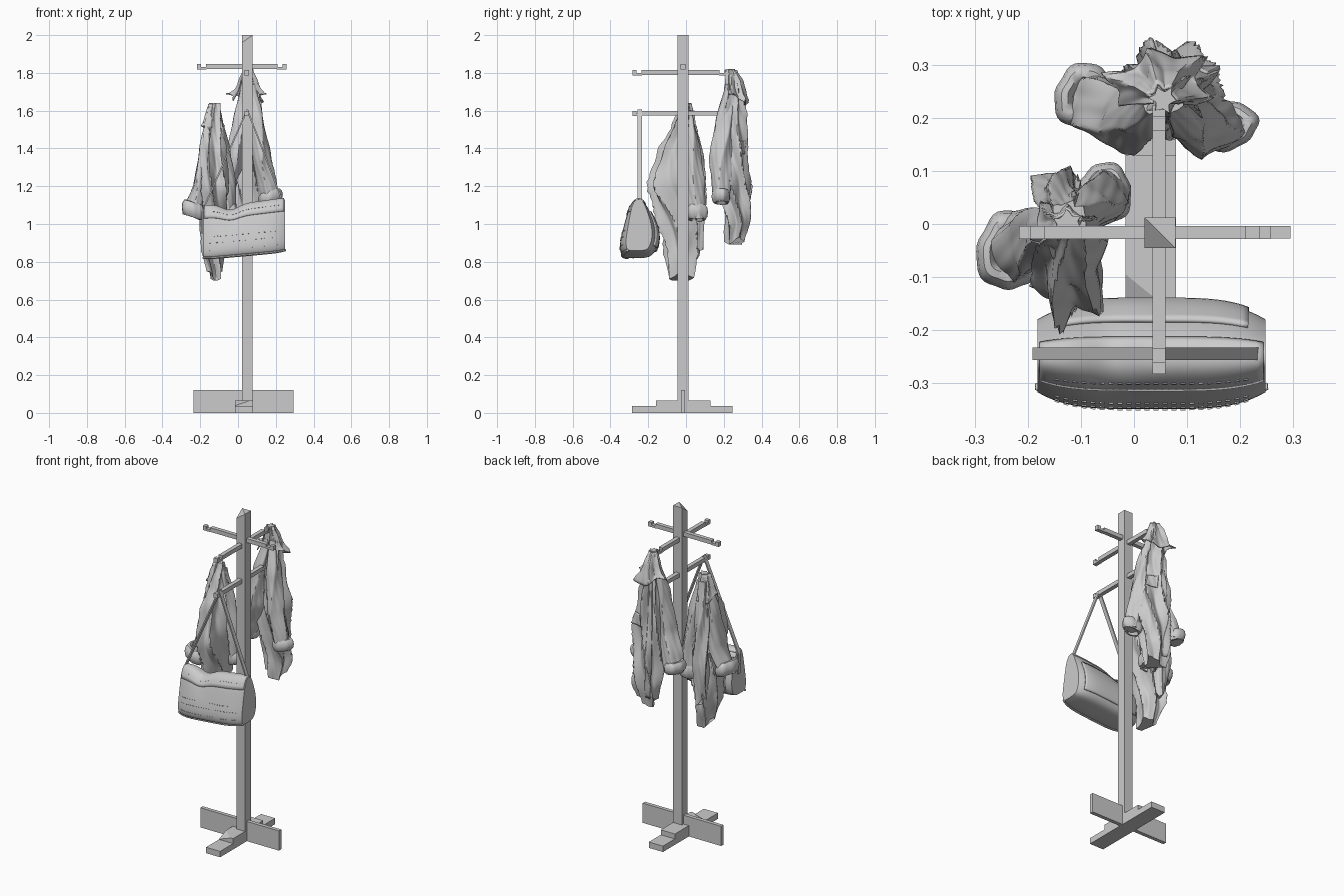
import bpy, bmesh, math
from math import sin, cos, pi, tau, radians

if "Cube" in bpy.data.objects:
    bpy.data.objects.remove(bpy.data.objects["Cube"])

PX, PY = 0.049, -0.016          # post axis


def make(name, verts, faces, smooth=False, thick=0):
    me = bpy.data.meshes.new(name)
    me.from_pydata(verts, [], faces)
    me.update()
    ob = bpy.data.objects.new(name, me)
    bpy.context.collection.objects.link(ob)
    if thick:
        m = ob.modifiers.new("thickness", 'SOLIDIFY')
        m.thickness, m.offset = thick, 0
    if smooth:
        bpy.ops.object.select_all(action='DESELECT')
        ob.select_set(True)
        bpy.context.view_layer.objects.active = ob
        bpy.ops.object.shade_smooth_by_angle(angle=radians(50))
    return ob


def box(name, x0, x1, y0, y1, z0, z1, cut=None):
    """Box; cut = (dx, dy, dz) slices off the front left top corner."""
    v = [(x, y, z) for z in (z0, z1) for x, y in ((x1, y0), (x1, y1), (x0, y1), (x0, y0))]
    if cut:
        dx, dy, dz = cut
        v = v[:-1] + [(x0 + dx, y0, z1), (x0, y0 + dy, z1), (x0, y0, z1 - dz)]
    bm = bmesh.new()
    for p in v:
        bm.verts.new(p)
    bmesh.ops.remove_doubles(bm, verts=bm.verts[:], dist=1e-5)
    bmesh.ops.convex_hull(bm, input=bm.verts[:])
    bmesh.ops.dissolve_limit(bm, angle_limit=.01, verts=bm.verts[:], edges=bm.edges[:])
    ob = make(name, [], [])
    bm.to_mesh(ob.data)
    bm.free()
    return ob


def peg_arm(name, axis, a, b, z):
    """Bar with an upturned hook at both ends, profile extruded across its width."""
    end = [(0, -.013), (0, .014), (.022, .014), (.022, 0), (.048, 0), (.048, .014)]
    prof = [(a + s, z + h) for s, h in end] + [(b - s, z + h) for s, h in reversed(end)]
    prof += [(b - .05, z - .013), (b - .055, z - .011), (a + .055, z - .011), (a + .05, z - .013)]
    n = len(prof)
    v = []
    for w in (-.0125, .0125):
        v += [(s, PY + w, h) if axis == 'x' else (PX - .002 + w, s, h) for s, h in prof]
    f = [tuple(range(n)), tuple(range(2 * n - 1, n - 1, -1))]
    f += [(i, i + n, (i + 1) % n + n, (i + 1) % n) for i in range(n)]
    return make(name, v, f)


def section_at(secs, z):
    for p, q in zip(secs, secs[1:]):
        if z >= q[0] - 1e-6:
            t = (p[0] - z) / (p[0] - q[0])
            t = .5 * t + .5 * t * t * (3 - 2 * t)
            return [p[i] + (q[i] - p[i]) * t for i in range(1, 5)]
    return secs[-1][1:]


def drape(name, secs, folds=5, amp=.25, ph=0, arc=None, span=None, grow=1, thick=0, hem=0, rings=36, seg=72):
    """Hanging cloth: sections (z, cx, cy, rx, ry), pleated around the axis."""
    z0, z1 = span or (secs[0][0], secs[-1][0])
    a0, a1 = arc or (0, tau)
    cols = seg + 1 if arc else seg
    v, f = [], []
    for r in range(rings + 1):
        t = r / rings
        z = z0 + (z1 - z0) * t
        cx, cy, rx, ry = section_at(secs, z)
        for c in range(cols):
            a = a0 + (a1 - a0) * c / seg
            wave = sin(folds * a + ph + 1.6 * sin(5 * z + ph))
            wave = .65 * (1 - 2 * abs(wave) ** .7) + .25 * sin(3 * a - 14 * z + ph) + .1 * sin(9 * a + 31 * z)
            k = grow * (1 - amp * (.75 - .75 * wave))
            dz = hem * t ** 4 * (.5 + .5 * sin(2 * a + ph))
            v.append((cx + rx * k * cos(a), cy + ry * k * sin(a), z + dz))
    for r in range(rings):
        for c in range(cols - 1 if arc else seg):
            d = (c + 1) % cols
            f.append((r * cols + c, (r + 1) * cols + c, (r + 1) * cols + d, r * cols + d))
    if not arc and not thick:
        f += [tuple(range(cols)), tuple(range(rings * cols + cols - 1, rings * cols - 1, -1))]
    return make(name, v, f, True, thick)


def cuff(name, x, y, z, rx, ry, h, tilt):
    """Rolled-up sleeve end: a squashed, tilted, crumpled ring."""
    v, f, n, m = [], [], 40, 10
    for i in range(n):
        a = tau * i / n
        w = 1 + .06 * sin(3 * a + x * 40) + .03 * sin(7 * a)
        for j in range(m):
            b = tau * j / m
            k = (.68 + .32 * cos(b)) * w
            v.append((x + rx * k * cos(a), y + ry * k * sin(a), z + h * sin(b) + tilt * cos(a)))
            f.append((i * m + j, (i + 1) % n * m + j, (i + 1) % n * m + (j + 1) % m, i * m + (j + 1) % m))
    return make(name, v, f, True)


# stand
box("post", .02, .078, -.045, .012, .06, 2, cut=(.058, .057, .04))
box("base_upright_plank", -.235, .295, -.027, -.004, 0, .12)
box("base_flat_plank", -.016, .079, -.285, .245, 0, .036)
box("base_top_plank", -.016, .079, -.16, .13, .036, .066, cut=(.08, .065, .028))
peg_arm("top_peg_arm", 'x', -.217, .258, 1.832)
peg_arm("middle_peg_arm", 'y', -.283, .225, 1.8)
peg_arm("lower_peg_arm", 'y', -.283, .215, 1.585)

# back jacket
body = [(1.82, .055, .235, .03, .03), (1.7, .06, .25, .065, .06), (1.55, .065, .245, .09, .09),
        (1.35, .07, .25, .112, .1), (1.15, .07, .26, .118, .1), (1.0, .075, .275, .108, .082),
        (.89, .07, .26, .078, .065)]
drape("back_jacket_body", body, 3, .36, .4, hem=.04)
drape("back_jacket_left_sleeve", [(1.74, .035, .23, .025, .025), (1.55, .01, .205, .045, .055),
      (1.35, -.015, .19, .06, .07), (1.2, -.06, .22, .066, .07), (1.12, -.088, .238, .062, .062)], 2, .2, 1)
drape("back_jacket_right_sleeve", [(1.74, .07, .23, .025, .025), (1.55, .1, .2, .045, .055),
      (1.35, .125, .185, .055, .07), (1.2, .155, .185, .06, .056), (1.12, .17, .187, .06, .048)], 2, .2, 2)
cuff("back_jacket_left_cuff", -.09, .24, 1.15, .062, .062, .035, -.01)
cuff("back_jacket_right_cuff", .17, .187, 1.145, .063, .048, .035, .01)
drape("back_jacket_collar", [(1.815, .052, .24, .03, .03), (1.75, .05, .25, .06, .06),
      (1.63, .05, .26, .125, .088)], 3, .34, 2.2, arc=(-.6, pi + .6), thick=.006, hem=.06, rings=12)
drape("back_jacket_pocket_flap", body, 3, .36, .4, arc=(.5, 1.3), span=(1.44, 1.37), grow=1.04,
      thick=.008, rings=8, seg=20)
drape("back_jacket_front_placket", body, 3, .36, .4, arc=(1.9, 2.3), span=(1.7, .95), grow=1.05,
      thick=.008, seg=10)

# side jacket
body = [(1.64, -.125, .0, .036, .03), (1.52, -.13, -.02, .06, .07), (1.38, -.13, -.045, .078, .125),
        (1.2, -.12, -.068, .088, .175), (1.05, -.125, -.035, .088, .145), (.85, -.135, -.02, .08, .12),
        (.7, -.12, -.03, .048, .08)]
drape("side_jacket_body", body, 3, .35, 1.1, hem=.05)
drape("side_jacket_left_sleeve", [(1.58, -.145, 0, .025, .03), (1.4, -.17, -.015, .045, .06),
      (1.22, -.19, -.03, .056, .072), (1.05, -.238, -.05, .06, .074)], 2, .2, .5)
drape("side_jacket_right_sleeve", [(1.6, -.11, .01, .025, .03), (1.4, -.085, .03, .045, .05),
      (1.2, -.06, .045, .055, .058), (1.03, -.055, .058, .054, .056)], 2, .2, 1.7)
drape("side_jacket_back_fold", [(1.6, -.13, .02, .03, .03), (1.35, -.14, .05, .055, .05),
      (1.1, -.145, .065, .06, .055), (.86, -.14, .05, .045, .045)], 2, .3, 2.6, hem=.05)
cuff("side_jacket_left_cuff", -.237, -.052, 1.075, .061, .075, .042, -.015)
cuff("side_jacket_right_cuff", -.056, .058, 1.06, .053, .057, .04, .01)
drape("side_jacket_collar", [(1.635, -.125, 0, .036, .03), (1.56, -.13, -.005, .055, .05),
      (1.47, -.13, -.01, .075, .08)], 3, .3, .8, arc=(.3, pi + 1.2), thick=.006, hem=.05, rings=12)

# shoulder bag: side profile (y, z) swept along x, pinched at the ends and tilted
PROF = [(-.24, 1.105), (-.275, 1.1), (-.305, 1.06), (-.33, .98), (-.348, .9), (-.346, .855), (-.325, .835),
        (-.25, .833), (-.19, .84), (-.16, .87), (-.147, .92), (-.155, .98), (-.185, 1.045), (-.215, 1.09)]
N, SUB = len(PROF), 4


def bag_point(u, x, out=0):
    i, t = int(u // 1) % N, u % 1
    p = [PROF[(i + k) % N] for k in (-1, 0, 1, 2)]
    y, z = (.5 * (2 * p[1][d] + (p[2][d] - p[0][d]) * t +
            (2 * p[0][d] - 5 * p[1][d] + 4 * p[2][d] - p[3][d]) * t * t +
            (3 * p[1][d] - p[0][d] - 3 * p[2][d] + p[3][d]) * t ** 3) for d in (0, 1))
    e = abs(x - .033) / .215
    y = -.25 + (y + .25) * (1 - .32 * e ** 4) * (1 + out)
    top = max(0, (z - .95) / .15)
    z = .965 + (z - .965) * (1 - .05 * e ** 6) * (1 + out) + .09 * (x - .03)
    z -= .03 * top * math.exp(-((x + .04) / .06) ** 2) - .012 * top * e * e
    return (x, y, z)


def bag_sheet(name, u0, u1, x0, x1, out=0, closed=False, thick=0):
    nx, nu = 32, int((u1 - u0) * SUB)
    cols = nu if closed else nu + 1
    v = [bag_point(u0 + j / SUB, x0 + (x1 - x0) * i / nx, out) for i in range(nx + 1) for j in range(cols)]
    f = [(i * cols + j, i * cols + (j + 1) % cols, (i + 1) * cols + (j + 1) % cols, (i + 1) * cols + j)
         for i in range(nx) for j in range(nu)]
    if closed:
        f += [tuple(range(cols - 1, -1, -1)), tuple(range(nx * cols, nx * cols + cols))]
    return make(name, v, f, True, thick)


bag_sheet("bag_body", 0, N, -.182, .248, closed=True)
bag_sheet("bag_flap", -1, 2.25, -.178, .244, .02, thick=.006)
bag_sheet("bag_back_panel", 9, 12, -.15, .215, .03, thick=.01)
bag_sheet("bag_bottom_piping", 5.5, 6, -.186, .252, .03, thick=.006)

# stitch rows on the bag front
for row, u in enumerate((1.75, 3.35, 3.75, 4.5)):
    v, f = [], []
    for k in range(22):
        x = -.15 + k * .017
        n = len(v)
        for xx, uu in ((x, u), (x + .009, u), (x + .009, u + .05), (x, u + .05)):
            v.append(bag_point(uu, xx, .06 if row == 0 else .01))
        f.append((n, n + 1, n + 2, n + 3))
    make(f"bag_stitch_row_{row + 1}", v, f, thick=.003)

# shoulder strap, two flat runs from the lower peg arm
for side, x, z in (("left", -.188, 1.07), ("right", .243, 1.1)):
    v = [(xx, y, zz) for y in (-.257, -.233) for xx, zz in ((PX, 1.605), (x, z), (x, z - .12))]
    make(f"bag_strap_{side}", v, [(0, 1, 4, 3), (1, 2, 5, 4)], thick=.008)
